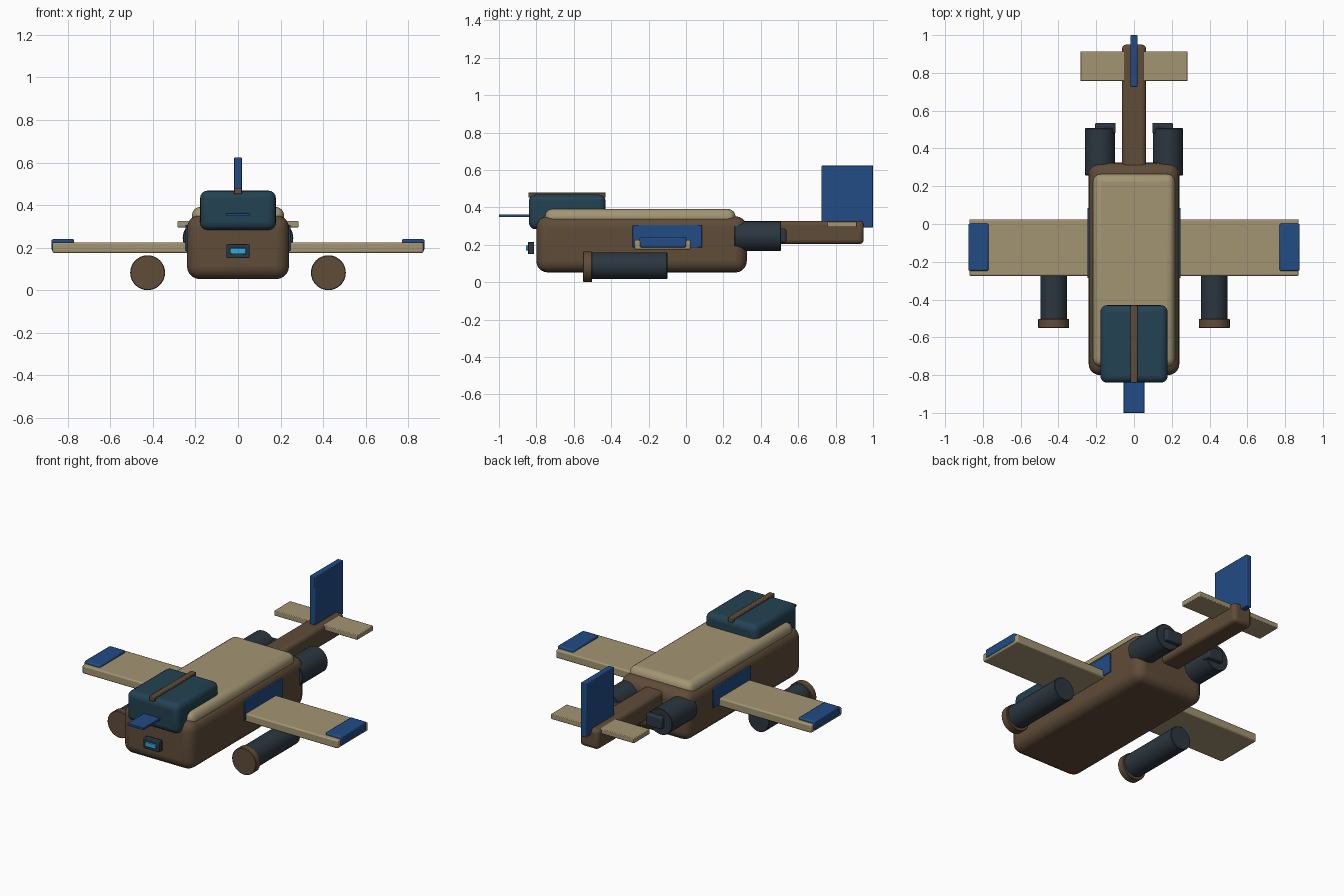
import bpy
import bmesh
from math import radians
from mathutils import Matrix

if "Cube" in bpy.data.objects:
    bpy.data.objects.remove(bpy.data.objects["Cube"])


def material(name, rgb):
    m = bpy.data.materials.new(name)
    m.diffuse_color = (*rgb, 1)
    m.use_nodes = True
    m.node_tree.nodes["Principled BSDF"].inputs["Base Color"].default_value = m.diffuse_color
    return m


BROWN = material("brown", (0.115, 0.072, 0.040))
TAN = material("tan", (0.367, 0.301, 0.171))
BLUE = material("blue", (0.015, 0.072, 0.235))
TEAL = material("teal", (0.017, 0.054, 0.084))
DARK = material("dark", (0.025, 0.037, 0.051))
CYAN = material("cyan", (0.03, 0.40, 0.72))


def finish(bm, name, mat, bevel, segments):
    me = bpy.data.meshes.new(name)
    bm.to_mesh(me)
    bm.free()
    me.materials.append(mat)
    ob = bpy.data.objects.new(name, me)
    bpy.context.collection.objects.link(ob)
    if bevel:
        b = ob.modifiers.new("bevel", 'BEVEL')
        b.width = bevel
        b.segments = segments
        b.limit_method = 'ANGLE'
        b.angle_limit = radians(40)
    bpy.ops.object.select_all(action='DESELECT')
    ob.select_set(True)
    bpy.context.view_layer.objects.active = ob
    bpy.ops.object.shade_smooth_by_angle(angle=radians(35))
    return ob


def box(name, mat, x, y, z, bevel=0.0, segments=2):
    """Box given by its (min, max) extent on each axis."""
    bm = bmesh.new()
    bmesh.ops.create_cube(bm, size=1)
    for v in bm.verts:
        for i, (lo, hi) in enumerate((x, y, z)):
            v.co[i] = (lo + hi) / 2 + v.co[i] * (hi - lo)
    return finish(bm, name, mat, bevel, segments)


def tube(name, mat, x, z, r, y, bevel=0.003):
    """Cylinder lying along y."""
    bm = bmesh.new()
    place = Matrix.Translation((x, sum(y) / 2, z)) @ Matrix.Rotation(radians(90), 4, 'X')
    bmesh.ops.create_cone(bm, cap_ends=True, segments=32, radius1=r, radius2=r,
                          depth=y[1] - y[0], matrix=place)
    return finish(bm, name, mat, bevel, 1)


# Fuselage, top deck and tail boom
box("fuselage", BROWN, (-0.24, 0.24), (-0.80, 0.325), (0.052, 0.352), 0.06, 5)
box("top_deck", TAN, (-0.217, 0.217), (-0.755, 0.265), (0.29, 0.392), 0.042, 4)
box("tail_boom", BROWN, (-0.064, 0.064), (0.28, 0.95), (0.204, 0.328), 0.022, 3)

# Cockpit, its centre rib and the nose plate
box("canopy", TEAL, (-0.178, 0.178), (-0.84, -0.43), (0.283, 0.468), 0.035, 4)
box("canopy_rib", BROWN, (-0.018, 0.018), (-0.842, -0.43), (0.452, 0.48), 0.004)
box("nose_plate", BLUE, (-0.055, 0.055), (-1.0, -0.80), (0.348, 0.362), 0.002)

# Nose sensor
box("sensor_housing", DARK, (-0.054, 0.054), (-0.846, -0.812), (0.15, 0.216), 0.005)
box("sensor_light", CYAN, (-0.037, 0.037), (-0.856, -0.84), (0.17, 0.197), 0.002)

# Tail fin and tailplane
box("tail_fin", BLUE, (-0.018, 0.018), (0.725, 1.0), (0.292, 0.624), 0.004)
box("tailplane", TAN, (-0.284, 0.284), (0.757, 0.913), (0.294, 0.325), 0.004)

# Mirrored parts on both sides
for side, s in (("left", -1), ("right", 1)):
    def span(a, b):
        return tuple(sorted((s * a, s * b)))

    box(side + "_wing", TAN, span(0.15, 0.872), (-0.275, 0.025), (0.174, 0.225), 0.008)
    box(side + "_wing_tip", BLUE, span(0.77, 0.877), (-0.248, 0.002), (0.185, 0.24), 0.008)
    box(side + "_side_panel", BLUE, span(0.20, 0.247), (-0.285, 0.085), (0.185, 0.306), 0.003)

    # Underwing pod with front collar
    tube(side + "_pod", DARK, s * 0.425, 0.088, 0.071, (-0.51, -0.10))
    tube(side + "_pod_collar", BROWN, s * 0.425, 0.082, 0.082, (-0.55, -0.503))

    # Rear engine with exhaust block
    tube(side + "_engine", DARK, s * 0.18, 0.246, 0.08, (0.258, 0.507))
    box(side + "_exhaust", DARK, span(0.097, 0.206), (0.48, 0.536), (0.212, 0.286), 0.008)
